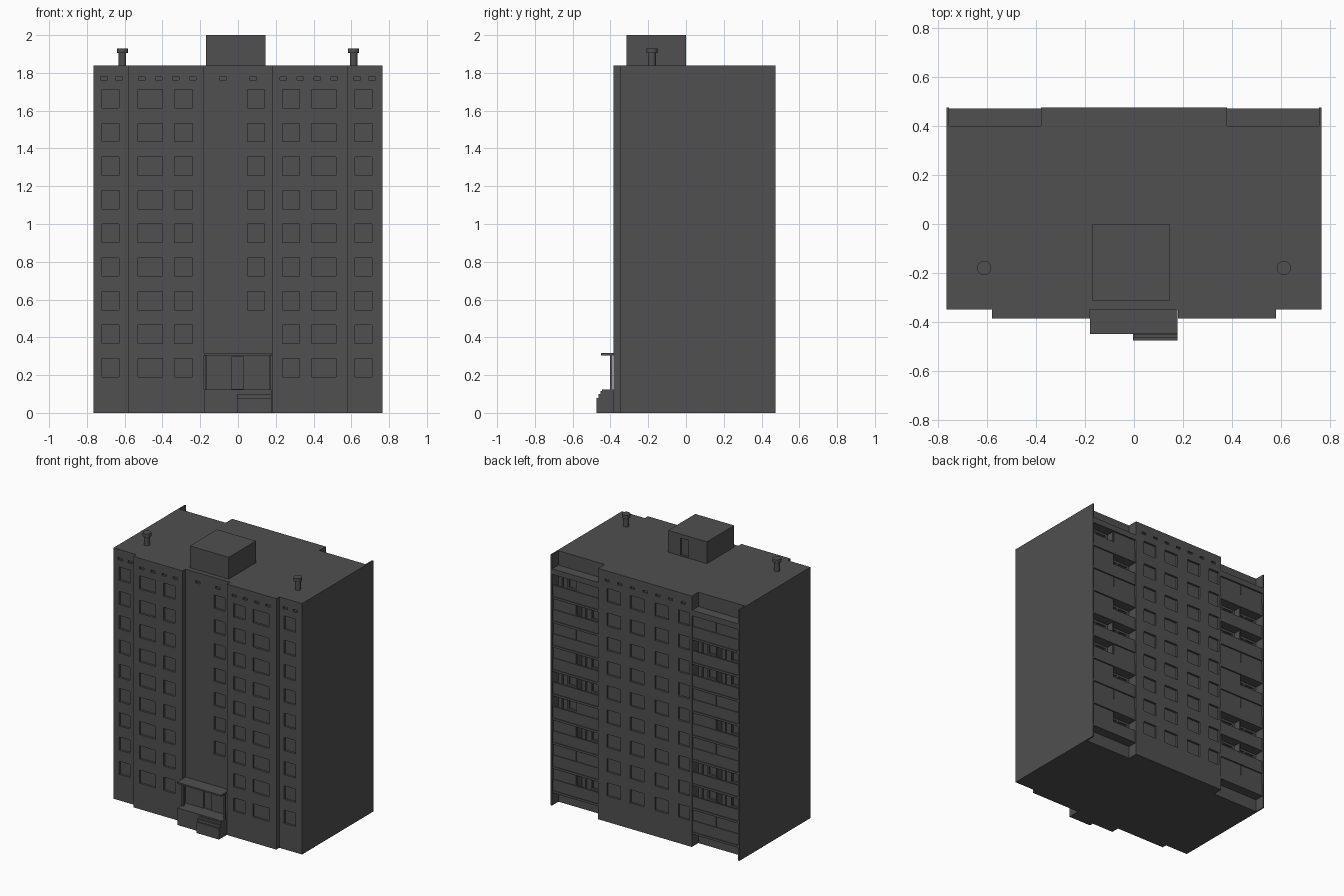
import bpy, bmesh

if "Cube" in bpy.data.objects:
    bpy.data.objects.remove(bpy.data.objects["Cube"])

concrete = bpy.data.materials.new("dark grey concrete")
concrete.diffuse_color = (0.08, 0.08, 0.08, 1)
concrete.use_nodes = True
concrete.node_tree.nodes["Principled BSDF"].inputs["Base Color"].default_value = concrete.diffuse_color


def finish(bm, name):
    bmesh.ops.recalc_face_normals(bm, faces=bm.faces[:])
    mesh = bpy.data.meshes.new(name)
    bm.to_mesh(mesh)
    bm.free()
    mesh.materials.append(concrete)
    obj = bpy.data.objects.new(name, mesh)
    bpy.context.collection.objects.link(obj)
    return obj


def boxes(name, ranges):
    """One object made of boxes given as (x0, x1, y0, y1, z0, z1)."""
    bm = bmesh.new()
    for x0, x1, y0, y1, z0, z1 in ranges:
        vs = bmesh.ops.create_cube(bm, size=1)["verts"]
        for v in vs:
            v.co.x = x1 if v.co.x > 0 else x0
            v.co.y = y1 if v.co.y > 0 else y0
            v.co.z = z1 if v.co.z > 0 else z0
    return finish(bm, name)


def prism(name, points, offset):
    bm = bmesh.new()
    face = bm.faces.new([bm.verts.new(p) for p in points])
    ext = bmesh.ops.extrude_face_region(bm, geom=[face])["geom"]
    bmesh.ops.translate(bm, vec=offset, verts=[g for g in ext if isinstance(g, bmesh.types.BMVert)])
    return finish(bm, name)


def carve(obj, ranges):
    cutter = boxes("recess_cutter", ranges)
    cutter.hide_render = True
    mod = obj.modifiers.new("recesses", "BOOLEAN")
    mod.operation = "DIFFERENCE"
    mod.solver = "EXACT"
    mod.object = cutter
    bpy.context.view_layer.objects.active = obj
    bpy.ops.object.modifier_apply(modifier=mod.name)
    bpy.data.objects.remove(cutter)


ROOF, BASE, STOREY = 1.84, 0.10, 0.178
floors = [BASE + STOREY * k for k in range(9)]
DEPTH = 0.015

# Main block: footprint with stepped front, stairwell recess and rear loggia recesses
half = [(0.18, -0.35), (0.18, -0.385), (0.58, -0.385), (0.58, -0.35), (0.765, -0.35),
        (0.765, 0.475), (0.755, 0.475), (0.755, 0.40), (0.38, 0.40), (0.38, 0.475)]
outline = half + [(-x, y) for x, y in reversed(half)]
block = prism("main_block", [(x, y, 0) for x, y in outline], (0, 0, ROOF))

recesses = []
# Front windows: (x0, x1, wall y)
front = [(-0.72, -0.63, -0.35), (-0.53, -0.40, -0.385), (-0.335, -0.24, -0.385),
         (0.235, 0.325, -0.385), (0.39, 0.52, -0.385), (0.62, 0.71, -0.35)]
for z in floors:
    for x0, x1, y in front:
        recesses.append((x0, x1, y - 0.02, y + DEPTH, z + 0.09, z + 0.187))
# Stairwell windows
for z in floors[2:]:
    recesses.append((0.05, 0.14, -0.37, -0.35 + DEPTH, z + 0.09, z + 0.187))
# Rear windows
for z in floors:
    for x0, x1 in [(0.20, 0.31), (0.01, 0.12), (-0.19, -0.08), (-0.36, -0.27)]:
        recesses.append((x0, x1, 0.475 - DEPTH, 0.50, z + 0.09, z + 0.187))
# Attic vents
for x in (0.08, 0.24, 0.33, 0.42, 0.51, 0.63, 0.71):
    y = -0.385 if 0.18 < x < 0.58 else -0.35
    for s in (-1, 1):
        recesses.append((s * x - 0.018, s * x + 0.018, y - 0.02, y + 0.012, 1.762, 1.778))
for i in range(7):
    x = -0.31 + i * 0.103
    recesses.append((x - 0.018, x + 0.018, 0.463, 0.50, 1.762, 1.778))
# Entrance door
recesses.append((-0.035, 0.03, -0.37, -0.34, 0.126, 0.295))

# Loggias: open cells per storey from the bottom (I = inner half, O = outer half)
open_cells = {1: ["I", "", "I", "O", "IO", "I", "", "I", "O"],
              -1: ["", "IO", "IO", "", "O", "", "IO", "IO", ""]}
cell_x = {"I": (0.38, 0.565), "O": (0.57, 0.755)}
slabs, parapets, glazing, dividers = [], [], [], []
for s in (1, -1):
    x0, x1 = sorted((s * 0.38, s * 0.755))
    d0, d1 = sorted((s * 0.563, s * 0.572))
    dividers.append((d0, d1, 0.40, 0.455, BASE, 1.71))
    for k, z in enumerate(floors):
        slabs.append((x0, x1, 0.40, 0.47, z - 0.008, z + 0.008))
        parapets.append((x0, x1, 0.453, 0.465, z + 0.008, z + 0.09))
        for c, span in cell_x.items():
            a, b = sorted((s * span[0], s * span[1]))
            if c in open_cells[s][k]:
                # balcony door and window in the loggia wall
                recesses.append((b - 0.075, b - 0.03, 0.385, 0.42, z + 0.012, z + 0.155))
                recesses.append((a + 0.02, b - 0.085, 0.385, 0.42, z + 0.07, z + 0.155))
            else:
                glazing.append((a, b, 0.450, 0.460, z + 0.09, z + STOREY - 0.008))
    slabs.append((x0, x1, 0.40, 0.472, 1.694, 1.735))
carve(block, recesses)
boxes("loggia_slabs", slabs)
boxes("loggia_parapets", parapets)
boxes("loggia_glazing", glazing)
boxes("loggia_dividers", dividers)

# Roof stair house with its rear door
house = boxes("roof_house", [(-0.17, 0.145, -0.315, 0.0, ROOF, 2.0)])
carve(house, [(-0.02, 0.045, -0.015, 0.02, ROOF + 0.005, ROOF + 0.13)])

# Roof ventilation pipes with caps
for side, x in (("left", -0.612), ("right", 0.612)):
    bm = bmesh.new()
    for r, z0, z1 in ((0.02, ROOF, 1.908), (0.029, 1.905, 1.93)):
        vs = bmesh.ops.create_cone(bm, cap_ends=True, segments=16, radius1=r, radius2=r, depth=z1 - z0)["verts"]
        bmesh.ops.translate(bm, vec=(x, -0.18, (z0 + z1) / 2), verts=vs)
    finish(bm, side + "_roof_vent")

# Entrance porch: platform, steps, canopy and posts
boxes("porch_platform", [(-0.18, 0.178, -0.445, -0.35, 0, 0.125)])
steps = [(-0.44, 0), (-0.475, 0), (-0.475, 0.08), (-0.463, 0.08), (-0.463, 0.10),
         (-0.452, 0.10), (-0.452, 0.115), (-0.44, 0.115)]
prism("porch_steps", [(-0.005, y, z) for y, z in steps], (0.182, 0, 0))
boxes("porch_canopy", [(-0.18, 0.178, -0.45, -0.35, 0.305, 0.316)])
boxes("porch_posts", [(x - 0.006, x + 0.006, -0.402, -0.388, 0.125, 0.305) for x in (-0.17, 0.17)])
